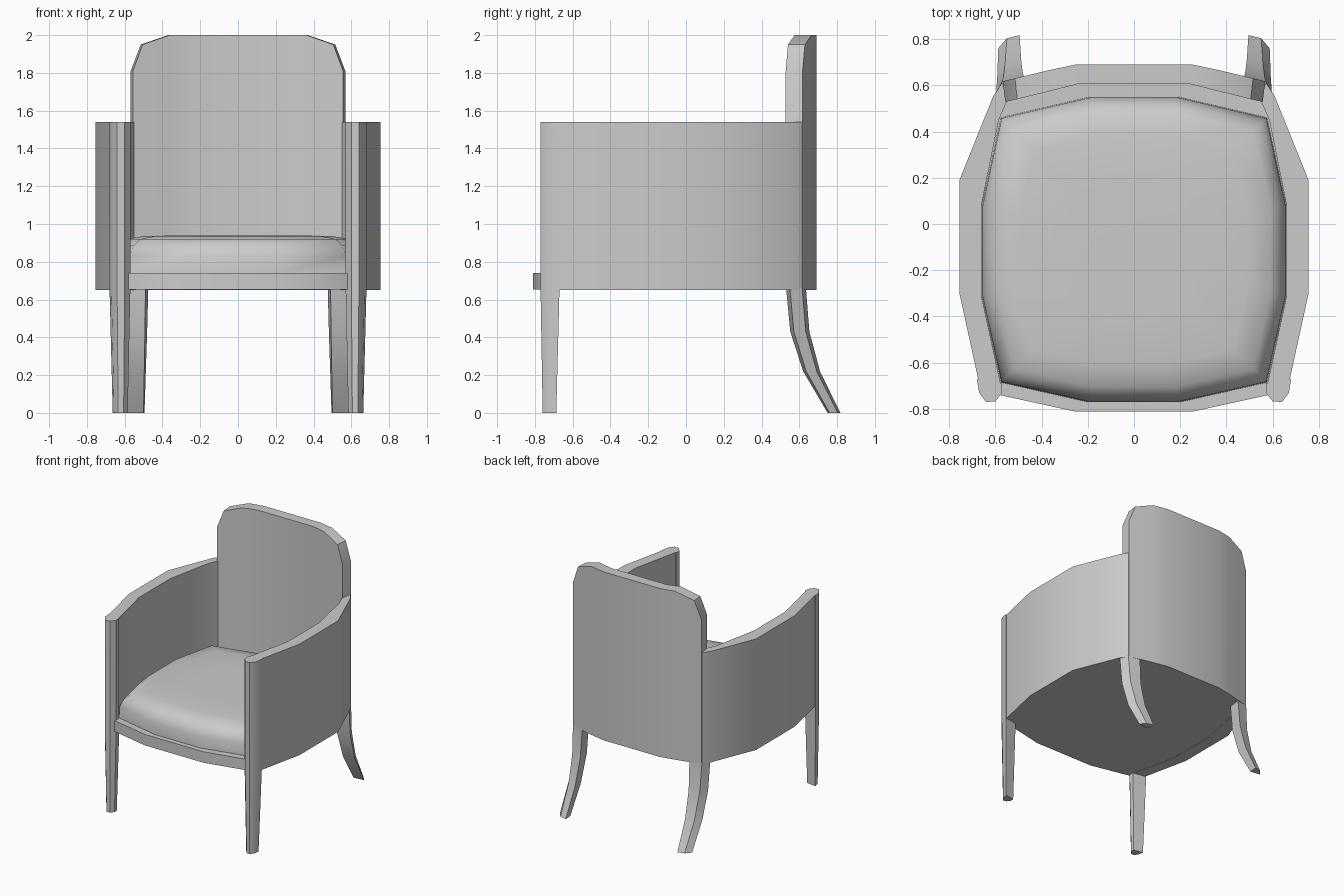
import bpy
import bmesh
import math

old = bpy.data.objects.get("Cube")
if old:
    bpy.data.objects.remove(old, do_unlink=True)

grey = bpy.data.materials.new("plain_grey")
grey.use_nodes = True
COLOUR = (0.6, 0.6, 0.6, 1)
grey.diffuse_color = COLOUR
grey.node_tree.nodes["Principled BSDF"].inputs["Base Color"].default_value = COLOUR


def loft(name, rings, angle=35):
    """Skin a list of equal-length point rings and cap both ends."""
    bm = bmesh.new()
    loops = [[bm.verts.new(p) for p in ring] for ring in rings]
    n = len(loops[0])
    for a, b in zip(loops, loops[1:]):
        for i in range(n):
            j = (i + 1) % n
            bm.faces.new((a[i], a[j], b[j], b[i]))
    bm.faces.new(loops[0])
    bm.faces.new(loops[-1])
    bmesh.ops.recalc_face_normals(bm, faces=bm.faces)
    mesh = bpy.data.meshes.new(name)
    bm.to_mesh(mesh)
    bm.free()
    mesh.materials.append(grey)
    obj = bpy.data.objects.new(name, mesh)
    bpy.context.collection.objects.link(obj)
    bpy.ops.object.select_all(action="DESELECT")
    obj.select_set(True)
    bpy.context.view_layer.objects.active = obj
    bpy.ops.object.shade_smooth_by_angle(angle=math.radians(angle))
    return obj


def symmetric(half):
    """Close a right-hand outline with its mirror image."""
    return half + [(-x, y) for x, y in reversed(half)]


def level(outline, z, s=1, cx=0, cy=0):
    """Place an outline at height z, scaled about (cx, cy)."""
    return [(cx + (x - cx) * s, cy + (y - cy) * s, z) for x, y in outline]


# Seat frame
frame = symmetric([(0.26, -0.81), (0.58, -0.74), (0.64, -0.68), (0.72, -0.3),
                   (0.72, 0.19), (0.56, 0.56), (0.25, 0.65)])
loft("seat_frame", [level(frame, 0.652), level(frame, 0.74)])

# Cushion with a soft domed top
pad = symmetric([(0.2, -0.77), (0.575, -0.685), (0.658, -0.31),
                 (0.658, 0.08), (0.575, 0.46), (0.19, 0.55)])
steps = [(0.74, 1), (0.83, 0.995), (0.885, 0.96), (0.92, 0.9), (0.937, 0.75), (0.94, 0.4)]
loft("cushion", [level(pad, z, s, 0, -0.11) for z, s in steps], 60)

# Backrest, lofted sideways: x, inner y, outer y, top
half_back = [(0.25, 0.605, 0.69, 2.0), (0.37, 0.575, 0.665, 2.0),
             (0.515, 0.54, 0.63, 1.95), (0.568, 0.528, 0.617, 1.81)]
columns = [(-x, a, b, t) for x, a, b, t in reversed(half_back)] + half_back
loft("backrest", [[(x * 0.98, a, 0.65), (x, b, 0.65), (x, b, t), (x * 0.98, a, t)]
                  for x, a, b, t in columns])

# Arm panels: outer and inner point at each station
stations = [((0.672, -0.68), (0.575, -0.7)), ((0.755, -0.3), (0.66, -0.31)),
            ((0.755, 0.19), (0.66, 0.08)), ((0.61, 0.55), (0.585, 0.45)),
            ((0.57, 0.613), (0.55, 0.53))]
post = [(0.57, -0.69), (0.57, -0.73), (0.6, -0.767), (0.64, -0.77),
        (0.67, -0.73), (0.68, -0.67)]
foot_top = [(0.475, 0.635), (0.572, 0.615), (0.6, 0.55), (0.49, 0.53)]
foot_end = [(0.495, 0.817), (0.55, 0.803), (0.587, 0.76), (0.5, 0.75)]
curve = [(0.66, 0, 0), (0.43, 0.3, 0.1), (0.22, 0.65, 0.41), (0, 1, 1)]

for side, s in (("left", 1), ("right", -1)):
    loft("arm_" + side, [[(s * o[0], o[1], 0.65), (s * i[0], i[1], 0.65),
                          (s * i[0], i[1], 1.54), (s * o[0], o[1], 1.54)]
                         for o, i in stations])

    # Front leg running up into the arm post
    outline = [(s * x, y) for x, y in post]
    loft("front_leg_" + side, [level(outline, 0, 0.72, s * 0.62, -0.73),
                               level(outline, 0.65), level(outline, 1.54)])

    # Back leg sweeping rearward to the floor
    rings = []
    for z, fx, fy in curve:
        rings.append([(s * (a[0] + (b[0] - a[0]) * fx), a[1] + (b[1] - a[1]) * fy, z)
                      for a, b in zip(foot_top, foot_end)])
    loft("back_leg_" + side, rings)
